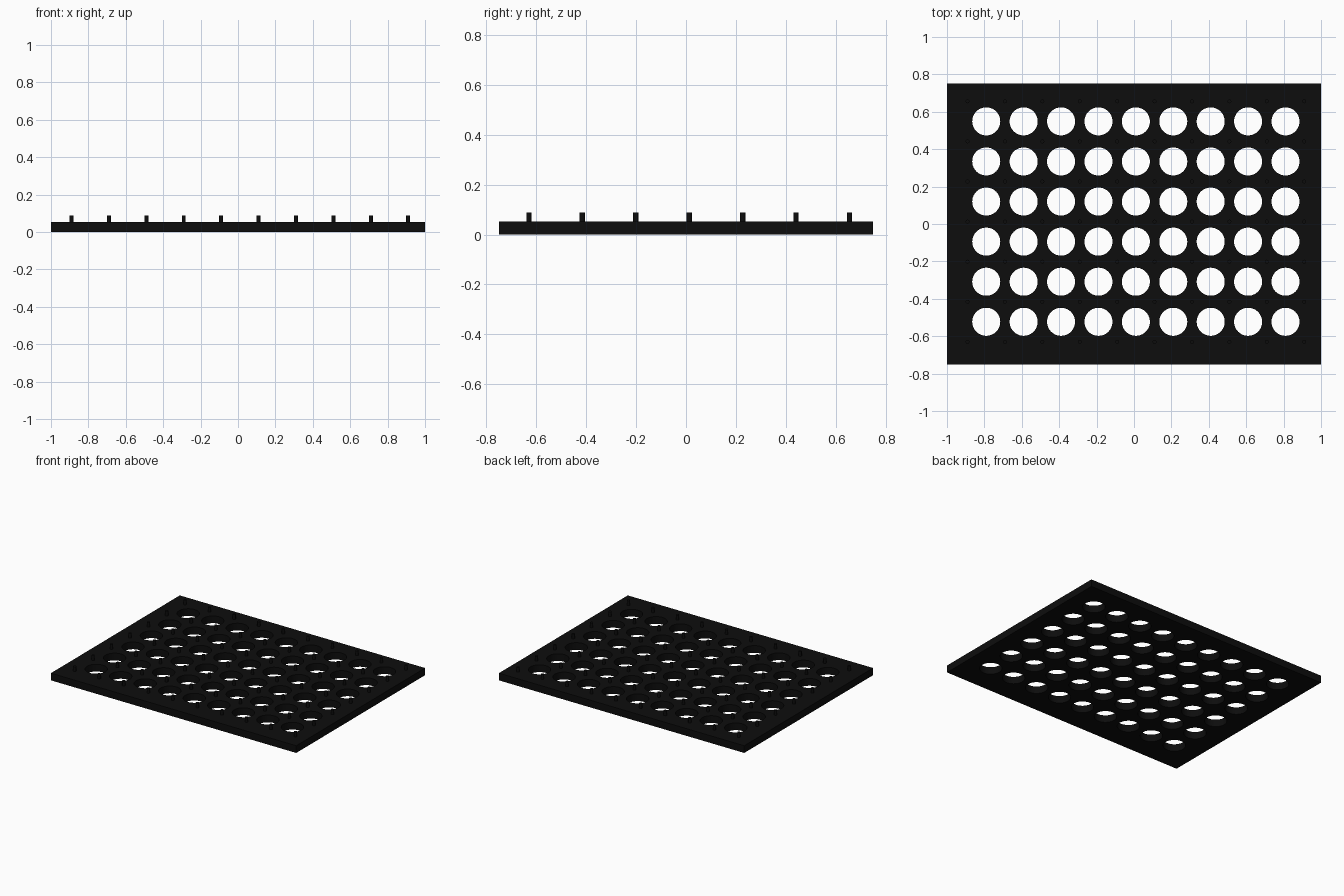
import bpy
import bmesh
from mathutils import Matrix

old = bpy.data.objects.get("Cube")
if old:
    bpy.data.objects.remove(old, do_unlink=True)

THICK, PEG_TOP = 0.053, 0.088
PITCH_X, PITCH_Y = 0.2, 0.2143
COLS, ROWS = 10, 7
X0, Y0 = -0.89, -0.63          # first peg
HOLE_R, PEG_R = 0.075, 0.0105

black = bpy.data.materials.new("matte black")
black.use_nodes = True
colour = (0.004, 0.004, 0.004, 1)
black.diffuse_color = colour
black.node_tree.nodes["Principled BSDF"].inputs["Base Color"].default_value = colour


def make_object(name, bm):
    mesh = bpy.data.meshes.new(name)
    bm.to_mesh(mesh)
    bm.free()
    mesh.materials.append(black)
    obj = bpy.data.objects.new(name, mesh)
    bpy.context.collection.objects.link(obj)
    return obj


def cylinder_grid(name, cols, rows, x0, y0, radius, z0, z1, sides):
    """Rows and columns of upright cylinders in one mesh."""
    bm = bmesh.new()
    for i in range(cols):
        for j in range(rows):
            place = Matrix.Translation((x0 + i * PITCH_X, y0 + j * PITCH_Y, (z0 + z1) / 2))
            bmesh.ops.create_cone(bm, cap_ends=True, segments=sides, radius1=radius,
                                  radius2=radius, depth=z1 - z0, matrix=place)
    return make_object(name, bm)


# Flat rectangular plate
bm = bmesh.new()
bmesh.ops.create_cube(bm, size=1, matrix=Matrix.Translation((0, 0, THICK / 2))
                      @ Matrix.Diagonal((2, 1.5, THICK, 1)))
plate = make_object("perforated_plate", bm)

# Round holes centred between the pegs
cutter = cylinder_grid("hole_cutter", COLS - 1, ROWS - 1, X0 + PITCH_X / 2,
                       Y0 + PITCH_Y / 2, HOLE_R, -0.05, 0.15, 48)
cutter.hide_render = True
cutter.hide_viewport = True
cut = plate.modifiers.new("holes", 'BOOLEAN')
cut.operation = 'DIFFERENCE'
cut.solver = 'EXACT'
cut.object = cutter

# Small upright pegs at the corners of each cell
pegs = cylinder_grid("pegs", COLS, ROWS, X0, Y0, PEG_R, THICK - 0.01, PEG_TOP, 16)

# Smooth round walls, sharp rims
bpy.ops.object.select_all(action='DESELECT')
for obj in (plate, pegs):
    obj.select_set(True)
    bpy.context.view_layer.objects.active = obj
    if obj is plate:
        bpy.ops.object.modifier_apply(modifier=cut.name)
    bpy.ops.object.shade_smooth_by_angle()
    obj.select_set(False)
bpy.data.objects.remove(cutter, do_unlink=True)
